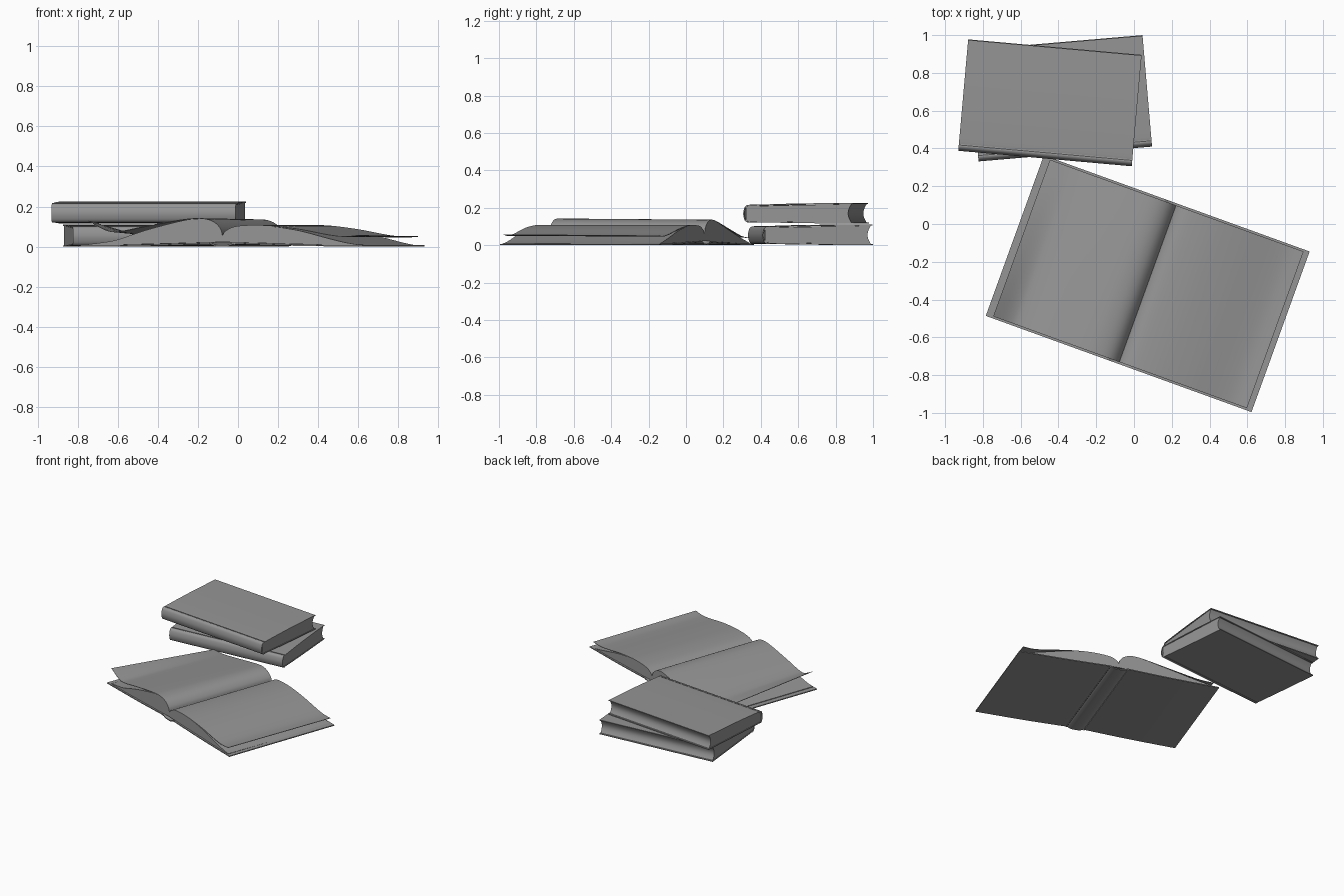
import bpy, bmesh
from math import radians, sin, pi, hypot
from mathutils import Matrix

if "Cube" in bpy.data.objects:
    bpy.data.objects.remove(bpy.data.objects["Cube"])

GREY = bpy.data.materials.new("dark_grey")
GREY.diffuse_color = (.3, .3, .3, 1)
GREY.use_nodes = True
GREY.node_tree.nodes["Principled BSDF"].inputs["Base Color"].default_value = GREY.diffuse_color


def spline(pts, sub=5):
    """Smooth curve through a few points."""
    out = []
    for i in range(len(pts) - 1):
        p0, p1 = pts[max(i - 1, 0)], pts[i]
        p2, p3 = pts[i + 1], pts[min(i + 2, len(pts) - 1)]
        for k in range(sub):
            t = k / sub
            out.append(tuple(0.5 * (2 * b + (c - a) * t + (2 * a - 5 * b + 4 * c - d) * t * t
                                    + (3 * b - a - 3 * c + d) * t ** 3)
                             for a, b, c, d in zip(p0, p1, p2, p3)))
    return out + [pts[-1]]


def offset(pts, dist):
    """Shift a curve to its left side."""
    out = []
    for i, (x, z) in enumerate(pts):
        a, b = pts[max(i - 1, 0)], pts[min(i + 1, len(pts) - 1)]
        dx, dz = b[0] - a[0], b[1] - a[1]
        n = hypot(dx, dz)
        out.append((x - dz / n * dist, z + dx / n * dist))
    return out


def slab(name, section, half, matrix, rows=1):
    """Solid between two curves; section(t) gives both curves at each station."""
    bm = bmesh.new()
    grid = []
    for r in range(rows + 1):
        t = r / rows
        low, up = section(t)
        s = -half + 2 * half * t
        grid.append([bm.verts.new((p, s, z)) for p, z in list(low) + list(up)[::-1]])
    n = len(grid[0])
    m = n // 2
    for a, b in zip(grid, grid[1:]):
        for i in range(n):
            j = (i + 1) % n
            bm.faces.new((a[i], a[j], b[j], b[i]))
    for row in (grid[0], grid[-1]):
        for i in range(m - 1):
            bm.faces.new((row[i], row[i + 1], row[n - 2 - i], row[n - 1 - i]))
    bmesh.ops.recalc_face_normals(bm, faces=bm.faces)
    me = bpy.data.meshes.new(name)
    bm.to_mesh(me)
    bm.free()
    me.materials.append(GREY)
    ob = bpy.data.objects.new(name, me)
    ob.matrix_world = matrix
    bpy.context.collection.objects.link(ob)
    bpy.ops.object.select_all(action='DESELECT')
    ob.select_set(True)
    bpy.context.view_layer.objects.active = ob
    bpy.ops.object.shade_smooth_by_angle(angle=radians(35))
    return ob


def place(x, y, z, deg):
    return Matrix.Translation((x, y, z)) @ Matrix.Rotation(radians(deg), 4, 'Z')


# Closed books: wrap-around case with hinge grooves, and a hollowed fore-edge
CASE = spline([(.59, 0), (.3, .003), (.05, .008), (.035, .012), (.022, .006), (.006, .018),
               (-.002, .052), (.006, .088), (.022, .1), (.035, .095), (.05, .1), (.3, .108),
               (.587, .11)])


def closed_book(name, x, y, z, deg):
    mat = place(x, y, z, deg + 90) @ Matrix.Translation((-.2935, 0, 0))
    inner = offset(CASE, -.006)
    slab(name + "_cover", lambda t: (CASE, inner), .461, mat)
    ts = [k / 14 for k in range(15)]
    back = [(.012, .014 + .079 * t) for t in ts]
    fore = [(.579 - .018 * sin(pi * t), .005 + .1 * t) for t in ts]
    slab(name + "_pages", lambda t: (back, fore), .457, mat)


closed_book("lower_book", -.389, .665, 0, 4.9)
closed_book("upper_book", -.445, .641, .115, -5.1)

# Open book: cover boards with rounded spine
OPEN = place(.0725, -.316, 0, -19.9)
half_cover = [(.748, 0), (.4, .004), (.1, .013), (.065, .015), (.052, .009), (.03, .002)]
cover = spline([(-u, z) for u, z in half_cover] + [(0, 0)] + half_cover[::-1])
cover_in = offset(cover, .007)
slab("open_book_cover", lambda t: (cover, cover_in), .452, OPEN)


def open_pages(side, sgn, u, front, back, block_drop, back_drop):
    """Page block tapering outwards, plus a loose top sheet that lifts at the outer edge."""
    def top(t):
        return spline([(sgn * a, f + (b - f) * t) for a, f, b in zip(u, front, back)])

    def sheet(t):
        up = top(t)
        return [(p, z - .003) for p, z in up], up

    def block(t):
        scale = 1 + (back_drop - 1) * t
        base = spline([(sgn * a, f + (b - f) * t - .003 - d * scale)
                       for a, f, b, d in zip(u, front, back, block_drop)])
        low = [(p, .005 + .018 * (1 - min(abs(p) / .7, 1))) for p, z in base]
        return low, base

    slab(side + "_page_block", block, .441, OPEN, 10)
    slab(side + "_top_sheet", sheet, .441, OPEN, 10)


open_pages("left", -1,
           [0, .012, .05, .11, .2, .4, .55, .62, .71],
           [.055, .092, .126, .141, .138, .105, .077, .084, .13],
           [.055, .09, .122, .136, .126, .085, .055, .045, .04],
           [0, 0, 0, 0, .003, .018, .037, .058, .115], .22)
open_pages("right", 1,
           [0, .015, .06, .14, .25, .4, .55, .64, .718],
           [.055, .077, .099, .107, .105, .089, .062, .052, .058],
           [.055, .077, .099, .107, .105, .087, .06, .049, .052],
           [0, 0, 0, 0, 0, .005, .015, .026, .045], 1)
